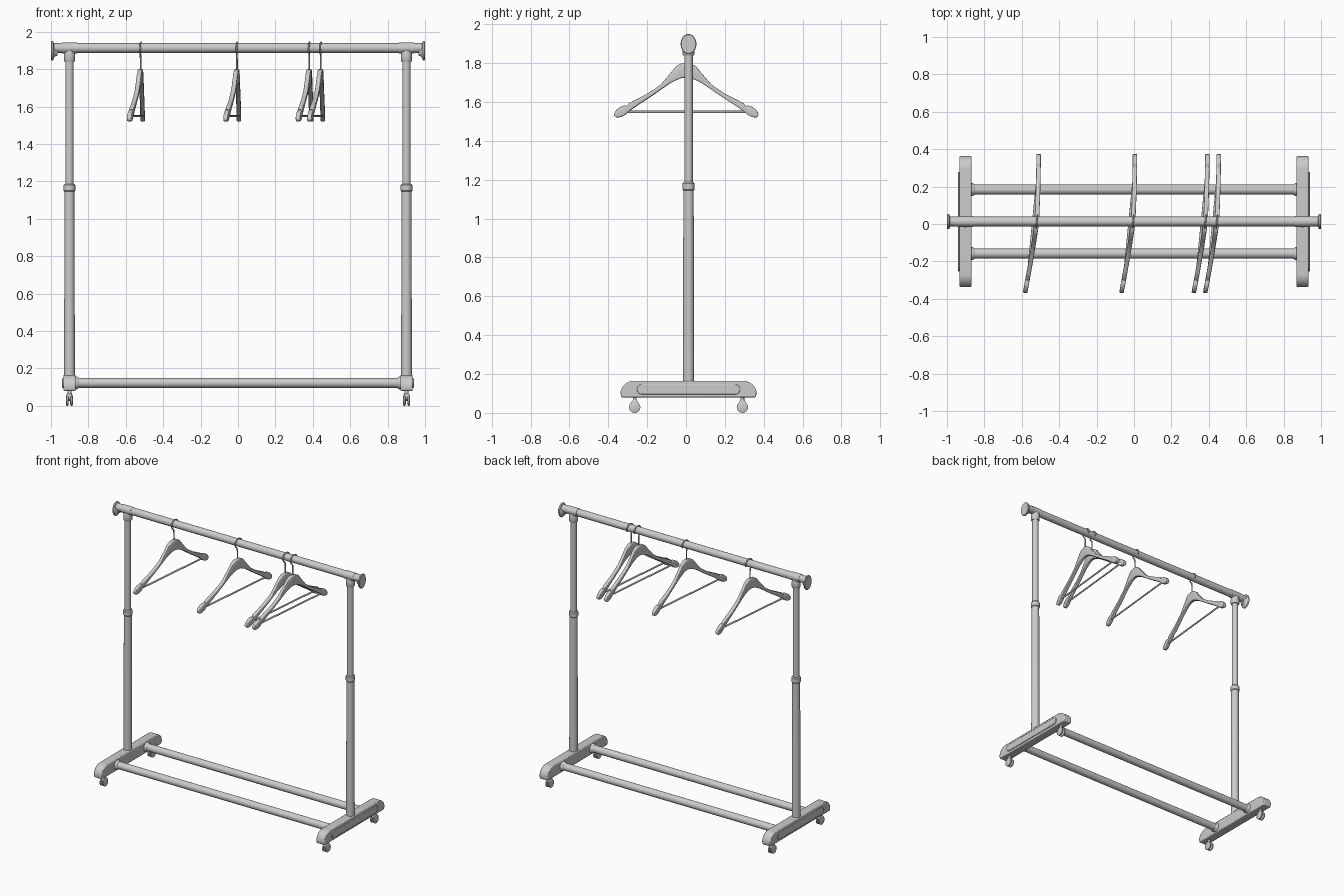
import bpy, bmesh
from math import sin, cos, pi, radians
from mathutils import Matrix, Vector

if "Cube" in bpy.data.objects:
    bpy.data.objects.remove(bpy.data.objects["Cube"])

YC = 0.013        # depth centre of the frame
RAIL_Z = 1.913
POST_X = 0.901


def add_mesh(name, bm):
    bmesh.ops.recalc_face_normals(bm, faces=bm.faces)
    me = bpy.data.meshes.new(name)
    bm.to_mesh(me)
    bm.free()
    ob = bpy.data.objects.new(name, me)
    bpy.context.collection.objects.link(ob)
    return ob


def lathe(name, profile, loc=(0, 0, 0), axis='Z', seg=32, scale=(1, 1, 1)):
    """Closed turned solid; profile is (radius, height) along the axis."""
    bm = bmesh.new()
    rings = [[bm.verts.new((r * cos(2 * pi * i / seg), r * sin(2 * pi * i / seg), h))
              for i in range(seg)] for r, h in profile]
    for a, b in zip(rings, rings[1:]):
        for i in range(seg):
            j = (i + 1) % seg
            bm.faces.new((a[i], a[j], b[j], b[i]))
    bm.faces.new(rings[0])
    bm.faces.new(rings[-1])
    turn = {'Z': Matrix(), 'X': Matrix.Rotation(pi / 2, 4, 'Y'),
            'Y': Matrix.Rotation(-pi / 2, 4, 'X')}[axis]
    bm.transform(Matrix.Translation(loc) @ Matrix.Diagonal((*scale, 1)) @ turn)
    return add_mesh(name, bm)


def tube(name, r, a, b, loc=(0, 0, 0), axis='Z', seg=32):
    return lathe(name, [(r, a), (r, b)], loc, axis, seg)


def slab(name, outline, x, width, bevel):
    """Outline in y-z, extruded along x."""
    bm = bmesh.new()
    f = bm.faces.new([bm.verts.new((x - width / 2, y, z)) for y, z in outline])
    ext = bmesh.ops.extrude_face_region(bm, geom=[f])['geom']
    bmesh.ops.translate(bm, vec=(width, 0, 0),
                        verts=[v for v in ext if isinstance(v, bmesh.types.BMVert)])
    ob = add_mesh(name, bm)
    m = ob.modifiers.new("bevel", 'BEVEL')
    m.width, m.segments, m.limit_method = bevel, 2, 'ANGLE'
    return ob


# top rail
tube("top_rail", 0.026, -0.99, 0.99, (0, YC, RAIL_Z), 'X')

# base outline: flat bottom, rounded top ends
arc = [(0.28 + 0.07 * cos(t), 0.1 + 0.065 * sin(t)) for t in [pi / 2 * i / 10 for i in range(11)]]
half = [(0.346, 0.08)] + arc
foot = [(YC + y, z) for y, z in half] + [(YC - y, z) for y, z in reversed(half)]

# rib outline on the outer face of each base
rib = [(YC + s * 0.24 + 0.026 * cos(t), 0.121 + 0.026 * sin(t))
       for s, t0 in ((1, -pi / 2), (-1, pi / 2)) for t in [t0 + pi * i / 10 for i in range(11)]]

for side, s in (("left", -1), ("right", 1)):
    x = s * POST_X
    # flared oval end cap
    lathe(side + "_rail_cap",
          [(0.026, s * 0.965), (0.029, s * 0.975), (0.036, s * 0.983), (0.05, s * 0.988),
           (0.052, s * 0.991), (0.052, s * 0.997), (0.048, s * 1.0)],
          (0, YC, 1.898), 'X', scale=(1, 0.78, 1))
    # tee joint
    tube(side + "_joint_sleeve", 0.0285, x - 0.04, x + 0.04, (0, YC, RAIL_Z), 'X')
    lathe(side + "_joint_collar", [(0.027, 1.84), (0.03, 1.845), (0.03, 1.875), (0.026, 1.9)], (x, YC, 0))
    # telescopic post
    tube(side + "_upper_post", 0.022, 1.1, 1.89, (x, YC, 0))
    lathe(side + "_lower_post", [(0.029, 0.15), (0.0265, 1.17)], (x, YC, 0))
    lathe(side + "_height_collar", [(0.027, 1.145), (0.031, 1.15), (0.031, 1.18), (0.026, 1.187)], (x, YC, 0))
    # base
    slab(side + "_base", foot, x, 0.066, 0.006)
    slab(side + "_base_rib", rib, x + s * 0.033, 0.012, 0.003)
    for end, e in (("front", -1), ("back", 1)):
        # lower rod sockets
        y = YC + e * 0.171
        lathe(f"{side}_{end}_rod_socket", [(0.034, s * 0.87), (0.034, s * 0.862), (0.027, s * 0.85)],
              (0, y, 0.122), 'X')
        # caster with twin wheels
        n, y = f"{side}_{end}_caster", YC + e * 0.277
        tube(n + "_stem", 0.01, 0.03, 0.085, (x, y, 0), seg=16)
        lathe(n + "_hood", [(0.014, -0.015), (0.02, -0.012), (0.02, 0.012), (0.014, 0.015)],
              (x, y, 0.047), 'X', 20)
        for k in (-1, 1):
            lathe(n + "_wheel", [(0.022, -0.007), (0.029, -0.004), (0.029, 0.004), (0.022, 0.007)],
                  (x + k * 0.011, y, 0.029), 'X', 24)

# lower rods
for end, e in (("front", -1), ("back", 1)):
    tube(end + "_lower_rod", 0.026, -0.88, 0.88, (0, YC + e * 0.171, 0.122), 'X')

# hanger half profile: upper y, z and lower y, z
stations = [(0, 1.80, 0, 1.725), (0.028, 1.797, 0.025, 1.723), (0.052, 1.782, 0.045, 1.715),
            (0.085, 1.742, 0.08, 1.698), (0.13, 1.69, 0.12, 1.671), (0.165, 1.665, 0.16, 1.643),
            (0.21, 1.637, 0.205, 1.613), (0.26, 1.612, 0.25, 1.584), (0.298, 1.592, 0.285, 1.56),
            (0.306, 1.578, 0.305, 1.545), (0.318, 1.583, 0.318, 1.533), (0.342, 1.574, 0.333, 1.525),
            (0.36, 1.56, 0.348, 1.521), (0.37, 1.545, 0.363, 1.521), (0.373, 1.533, 0.369, 1.526)]


def bow(y):
    return -0.025 * (abs(y) / 0.37) ** 1.3


def make_hanger():
    bm = bmesh.new()
    full = [(-a, b, -c, d) for a, b, c, d in reversed(stations[1:])] + stations
    cols = [(bm.verts.new((bow(a), a, b)), bm.verts.new((bow(c), c, d))) for a, b, c, d in full]
    for p, q in zip(cols, cols[1:]):
        bm.faces.new((p[0], q[0], q[1], p[1]))
    ob = add_mesh("hanger", bm)
    m = ob.modifiers.new("thickness", 'SOLIDIFY')
    m.thickness, m.offset = 0.024, 0
    m = ob.modifiers.new("bevel", 'BEVEL')
    m.width, m.segments, m.limit_method, m.angle_limit = 0.004, 2, 'ANGLE', radians(50)
    return ob


def make_hook():
    cu = bpy.data.curves.new("hanger_hook", 'CURVE')
    cu.dimensions, cu.bevel_depth, cu.bevel_resolution, cu.use_fill_caps = '3D', 0.0045, 2, True
    pts = [(YC + 0.034 * cos(t), 1.909 + 0.034 * sin(t))
           for t in [radians(-20 + 250 * i / 24) for i in range(25)]]
    pts += [(0.0, 1.872), (0.003, 1.85), (0.003, 1.79)]
    sp = cu.splines.new('POLY')
    sp.points.add(len(pts) - 1)
    for p, (y, z) in zip(sp.points, pts):
        p.co = (0, y, z, 1)
    sp.use_smooth = True
    ob = bpy.data.objects.new("hanger_hook", cu)
    bpy.context.collection.objects.link(ob)
    return ob


# hangers: linked copies along the rail, each slightly turned
parts = [make_hanger(), make_hook(),
         tube("hanger_bar", 0.006, -0.31, 0.31, (bow(0.3), 0, 1.549), 'Y', 12)]
for i, x in enumerate((-0.521, -0.006, 0.381, 0.442)):
    for ob in parts:
        if i:
            ob = ob.copy()
            bpy.context.collection.objects.link(ob)
        ob.location.x = x
        ob.rotation_euler.z = -0.098

# smooth shading with sharp edges kept
bpy.ops.object.select_all(action='DESELECT')
for ob in bpy.data.objects:
    if ob.type == 'MESH':
        ob.select_set(True)
        bpy.context.view_layer.objects.active = ob
bpy.ops.object.shade_smooth_by_angle(angle=radians(35))
